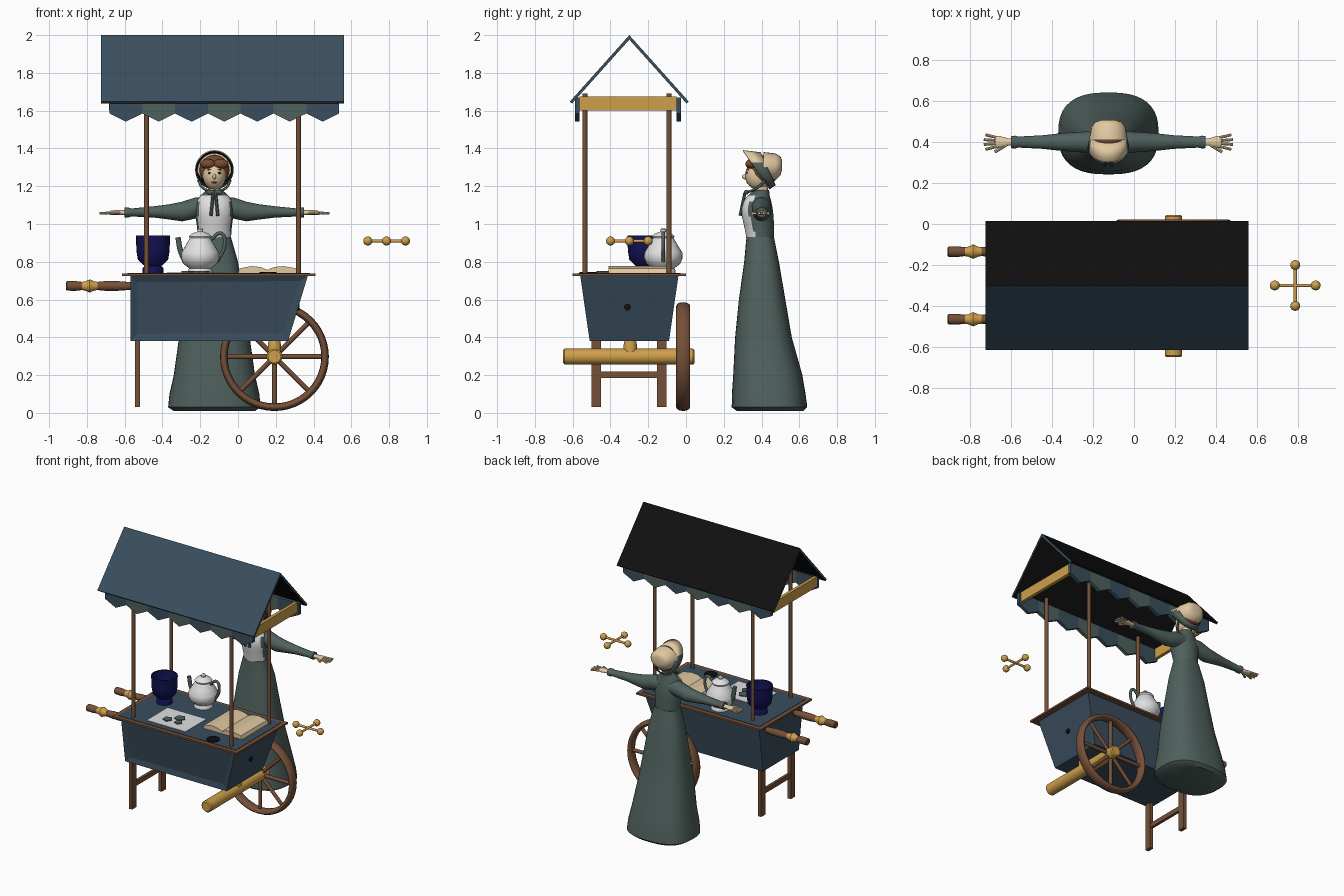
import bpy, bmesh
from math import sin, cos, pi, radians, copysign
from mathutils import Vector

cube = bpy.data.objects.get("Cube")
if cube:
    bpy.data.objects.remove(cube)


def material(name, r, g, b):
    m = bpy.data.materials.new(name)
    m.use_nodes = True
    m.diffuse_color = (r, g, b, 1)
    bsdf = next(n for n in m.node_tree.nodes if n.type == 'BSDF_PRINCIPLED')
    bsdf.inputs["Base Color"].default_value = (r, g, b, 1)
    return m


BLUE = material("slate blue", .042, .075, .11)
BLACK = material("soft black", .005, .005, .005)
WOOD = material("brown wood", .18, .08, .04)
GOLD = material("gold", .62, .35, .07)
GREEN = material("grey green", .08, .12, .11)
WHITE = material("white", .75, .75, .76)
NAVY = material("navy", .006, .006, .09)
CREAM = material("cream", .76, .58, .36)
HAIR = material("hair brown", .19, .07, .03)
AXES = {'z': lambda a, b, t: (a, b, t), 'x': lambda a, b, t: (t, a, b), 'y': lambda a, b, t: (a, t, b)}


def finish(name, bm, mats, rule=None, smooth=False):
    bmesh.ops.recalc_face_normals(bm, faces=bm.faces)
    if rule:
        for f in bm.faces:
            f.material_index = rule(f)
    me = bpy.data.meshes.new(name)
    bm.to_mesh(me)
    bm.free()
    ob = bpy.data.objects.new(name, me)
    bpy.context.collection.objects.link(ob)
    for m in mats if isinstance(mats, list) else [mats]:
        me.materials.append(m)
    if smooth:
        bpy.ops.object.select_all(action='DESELECT')
        ob.select_set(True)
        bpy.context.view_layer.objects.active = ob
        bpy.ops.object.shade_smooth_by_angle(angle=radians(40))
    return ob


def loft(name, rings, mats, axis='z', n=24, power=2, rule=None, caps=True):
    """Skin rings (position, centre a, centre b, radius a, radius b) along an axis."""
    bm, rows = bmesh.new(), []
    for t, ca, cb, ra, rb in rings:
        row = []
        for i in range(n):
            c, s = cos(2 * pi * i / n), sin(2 * pi * i / n)
            e = 2 / power
            row.append(bm.verts.new(AXES[axis](ca + ra * copysign(abs(c) ** e, c),
                                               cb + rb * copysign(abs(s) ** e, s), t)))
        rows.append(row)
    for p, q in zip(rows, rows[1:]):
        for i in range(n):
            j = (i + 1) % n
            bm.faces.new((p[i], p[j], q[j], q[i]))
    if caps:
        bm.faces.new(rows[0])
        bm.faces.new(rows[-1])
    return finish(name, bm, mats, rule, True)


def lathe(name, profile, centre, mats, axis='z', **kw):
    return loft(name, [(t, *centre, r, r) for t, r in profile], mats, axis, **kw)


def rod(name, p, q, r, mat, n=12):
    bm = bmesh.new()
    d = Vector(q) - Vector(p)
    m = d.to_track_quat('Z', 'Y').to_matrix().to_4x4()
    m.translation = (Vector(p) + Vector(q)) / 2
    bmesh.ops.create_cone(bm, cap_ends=True, segments=n, radius1=r, radius2=r, depth=d.length, matrix=m)
    return finish(name, bm, mat, None, True)


def ball(name, loc, radii, mat):
    bm = bmesh.new()
    bmesh.ops.create_uvsphere(bm, u_segments=20, v_segments=12, radius=1)
    for v in bm.verts:
        v.co = Vector(loc) + v.co * Vector(radii)
    return finish(name, bm, mat, None, True)


def prism(name, pts, t0, t1, axis, mats, rule=None):
    bm = bmesh.new()
    lo, hi = [[bm.verts.new(AXES[axis](a, b, t)) for a, b in pts] for t in (t0, t1)]
    bm.faces.new(lo)
    bm.faces.new(hi)
    for i in range(len(pts)):
        j = (i + 1) % len(pts)
        bm.faces.new((lo[i], lo[j], hi[j], hi[i]))
    return finish(name, bm, mats, rule)


def box(name, x0, x1, y0, y1, z0, z1, mat):
    return prism(name, [(x0, y0), (x1, y0), (x1, y1), (x0, y1)], z0, z1, 'z', mat)


def tube(name, pts, r, mat):
    cu = bpy.data.curves.new(name, 'CURVE')
    cu.dimensions = '3D'
    cu.bevel_depth = r
    cu.use_fill_caps = True
    sp = cu.splines.new('BEZIER')
    sp.bezier_points.add(len(pts) - 1)
    for bp, p in zip(sp.bezier_points, pts):
        bp.co = p
        bp.handle_left_type = bp.handle_right_type = 'AUTO'
    cu.materials.append(mat)
    ob = bpy.data.objects.new(name, cu)
    bpy.context.collection.objects.link(ob)


# Cart body: tapered box with a recessed front panel
bm = bmesh.new()
rows = [[bm.verts.new((x, y, z)) for x, y in ((-.57, y0), (x1, y0), (x1, y1), (-.57, y1))]
        for x1, y0, y1, z in ((.265, -.51, -.09, .38), (.37, -.56, -.04, .727))]
for row in rows:
    bm.faces.new(row)
sides = [bm.faces.new((rows[0][i], rows[0][(i + 1) % 4], rows[1][(i + 1) % 4], rows[1][i])) for i in range(4)]
bmesh.ops.recalc_face_normals(bm, faces=bm.faces)
bmesh.ops.inset_individual(bm, faces=[sides[0]], thickness=.052, depth=-.012)
finish("cart_body", bm, BLUE)
box("counter_trim", -.615, .41, -.60, 0, .724, .737, WOOD)
box("counter_top", -.585, .38, -.57, -.03, .737, .74, BLUE)
lathe("side_lock", [(.312, .018), (.326, .018)], (-.31, .56), BLACK, 'x')

# Legs and crossbar
for y in (-.475, -.128):
    box("leg", -.546, -.52, y - .025, y + .025, .03, .385, WOOD)
box("leg_crossbar", -.543, -.523, -.46, -.14, .185, .22, WOOD)

# Wheel and axle
bpy.ops.mesh.primitive_torus_add(major_radius=.268, minor_radius=.02, major_segments=48, minor_segments=12,
                                 location=(.193, -.015, .298), rotation=(pi / 2, 0, 0))
rim = bpy.context.object
rim.name = "wheel_rim"
rim.scale.z = 1.85
rim.data.materials.append(WOOD)
bpy.ops.object.shade_smooth_by_angle(angle=radians(60))
for k in range(4):
    d = Vector((cos(k * pi / 4), 0, sin(k * pi / 4))) * .26
    c = Vector((.193, -.015, .298))
    rod("wheel_spokes", c - d, c + d, .013, WOOD)
lathe("axle", [(-.65, .034), (-.642, .042), (.037, .042), (.045, .034)], (.193, .298), GOLD, 'y')
lathe("axle_mount", [(.31, .035), (.36, .035), (.385, .03)], (.193, -.295), GOLD)

# Push handles
for y in (-.135, -.465):
    lathe("push_handle", [(-.91, .02), (-.905, .025), (-.86, .026), (-.82, .021), (-.75, .021), (-.7, .026),
                          (-.64, .026), (-.565, .02)], (y, .672), WOOD, 'x')
    lathe("handle_collar", [(-.825, .022), (-.81, .024), (-.785, .035), (-.76, .024), (-.745, .022)],
          (y, .672), GOLD, 'x')

# Posts, roof, beams and valance
for x in (-.485, .32):
    for y in (-.535, -.09):
        rod("canopy_post", (x, y, .735), (x, y, 1.69), .013, WOOD)
prism("roof_front", [(-.615, 1.648), (-.3, 2), (-.3, 1.976), (-.603, 1.638)], -.725, .56, 'x', [BLUE, BLACK],
      lambda f: int(f.normal.y > .3))
prism("roof_back", [(.015, 1.648), (-.3, 2), (-.3, 1.976), (.003, 1.638)], -.725, .56, 'x', [BLUE, BLACK],
      lambda f: int(abs(f.normal.x) < .9))
for x in (-.67, .51):
    box("gable_beam", x - .012, x + .012, -.563, -.05, 1.6, 1.675, GOLD)
w = 1.215 / 7
for y in (-.587, -.05):
    for i in range(7):
        x = -.68 + i * w
        prism("valance_flap", [(x, 1.67), (x + w, 1.67), (x + w, 1.585), (x + w / 2, 1.542), (x, 1.585)],
              y, y + .024, 'y', GREEN if i % 2 else BLUE)

# Goods on the counter
lathe("blue_urn", [(.74, .055), (.765, .055), (.778, .045), (.81, .08), (.86, .088), (.94, .09), (.94, .08),
                   (.86, .076), (.81, .05)], (-.45, -.22), NAVY)
lathe("teapot_body", [(.74, .065), (.755, .065), (.765, .058), (.79, .09), (.82, .102), (.85, .1), (.89, .075),
                      (.925, .055), (.935, .06), (.95, .045), (.96, .015), (.97, .016), (.98, .008)],
      (-.2, -.12), WHITE)
tube("teapot_spout", [(-.28, -.12, .80), (-.305, -.12, .86), (-.318, -.12, .93)], .014, GREEN)
tube("teapot_handle", [(-.14, -.12, .92), (-.09, -.12, .95), (-.07, -.12, .9), (-.11, -.12, .80)], .01, GREEN)
box("paper_sheet", -.375, -.06, -.53, -.29, .74, .744, WHITE)
for x, y, r in ((-.27, -.44, .035), (-.21, -.38, .04), (-.18, -.44, .03)):
    lathe("pressed_leaf", [(.744, r), (.75, r)], (x, y), GREEN, n=5)
prism("open_book", [(0, .74), (.01, .765), (.07, .777), (.12, .772), (.155, .757), (.19, .772), (.24, .777),
                    (.31, .765), (.32, .74)], -.41, -.1, 'y', CREAM)
lathe("ink_disc", [(.74, .045), (.746, .045)], (.16, -.52), BLACK)

# Floating crossed rods with ball ends
for dx, dy in ((.1, 0), (0, .1)):
    p, q = (.787 - dx, -.3 - dy, .91), (.787 + dx, -.3 + dy, .91)
    rod("crossed_rod", p, q, .008, GOLD)
    for end in (p, q):
        ball("rod_ball", end, (.024,) * 3, GOLD)

# Woman: dress
CX = -.125
skirt = [(.01, .445, .215, .175), (.03, .442, .245, .2), (.1, .438, .238, .195), (.2, .433, .215, .183),
         (.4, .41, .187, .15), (.6, .403, .155, .123), (.8, .4, .125, .092), (.93, .393, .088, .073)]
loft("skirt", [(z, CX, cy, rx, ry) for z, cy, rx, ry in skirt], GREEN, n=40, power=2.6)
bodice = [(.92, .393, .088, .073), (.96, .39, .09, .076), (1, .385, .094, .08), (1.04, .38, .1, .084),
          (1.08, .376, .102, .083), (1.12, .378, .095, .073), (1.15, .385, .075, .058), (1.18, .4, .042, .04)]
loft("bodice", [(z, CX, cy, rx, ry) for z, cy, rx, ry in bodice], [GREEN, WHITE], n=40,
     rule=lambda f: int(f.normal.y < -.3 and f.calc_center_median().z < 1.14 and
                        abs(f.calc_center_median().x - CX) < .083))

# Arms and hands
for s in (-1, 1):
    arm = [(.04, 1.09, .05, .05), (.1, 1.085, .052, .056), (.17, 1.066, .048, .052), (.24, 1.064, .042, .04),
           (.32, 1.064, .033, .03), (.44, 1.061, .027, .021), (.455, 1.061, .031, .026), (.475, 1.061, .03, .026)]
    loft("sleeve", [(CX + s * x, .4, z, ry, rz) for x, z, ry, rz in arm], GREEN, 'x')
    palm = [(.465, .017, .013), (.49, .018, .013), (.53, .029, .013), (.55, .026, .01)]
    loft("palm", [(CX + s * x, .4, 1.06, ry, rz) for x, ry, rz in palm], CREAM, 'x', n=16)
    for k in range(4):
        y = (k - 1.5) * .014
        rod("finger", (CX + s * .54, .4 + y, 1.06), (CX + s * (.612 - abs(k - 1.5) * .008), .4 + y * 1.7, 1.056),
            .007, CREAM, 8)
    rod("thumb", (CX + s * .5, .385, 1.06), (CX + s * .555, .352, 1.056), .008, CREAM, 8)

# Head, hair and face
lathe("neck", [(1.15, .036), (1.22, .034)], (CX, .4), CREAM)
ball("face", (CX, .385, 1.258), (.062, .072, .078), CREAM)
ball("hair", (CX, .415, 1.285), (.08, .08, .08), HAIR)
ball("nose", (CX, .312, 1.25), (.009, .016, .014), CREAM)
ball("mouth", (CX, .325, 1.22), (.015, .006, .005), HAIR)
for s in (-1, 1):
    ball("hair_front", (CX + s * .034, .345, 1.318), (.042, .03, .026), HAIR)
    ball("eye", (CX + s * .025, .322, 1.27), (.009, .004, .006), BLACK)
    rod("eyebrow", (CX + s * .014, .323, 1.287), (CX + s * .036, .331, 1.287), .003, HAIR, 6)

# Bonnet: crown, slanted brim, ties
loft("bonnet_crown", [(.507, CX, 1.31, .035, .03), (.5, CX, 1.308, .062, .05), (.475, CX, 1.303, .083, .07),
                      (.41, CX, 1.298, .093, .083)], CREAM, 'y')
bm, n = bmesh.new(), 32
edges = [[bm.verts.new((CX + rx * cos(a), y - k * sin(a), z + rz * sin(a)))
          for a in (2 * pi * i / n for i in range(n))]
         for rx, rz, y, k, z in ((.09, .087, .435, .04, 1.293), (.102, .104, .372, .07, 1.287))]
for i in range(n):
    j = (i + 1) % n
    bm.faces.new((edges[0][i], edges[0][j], edges[1][j], edges[1][i]))
brim = finish("bonnet_brim", bm, [CREAM, BLACK, GREEN, BLACK],
              lambda f: 0 if f.calc_center_median().z > 1.32 else 2, True)
shell = brim.modifiers.new("thickness", 'SOLIDIFY')
shell.thickness = .006
shell.material_offset = 1
for s in (-1, 1):
    tube("bonnet_tie", [(CX + s * .085, .42, 1.23), (CX + s * .06, .375, 1.19), (CX, .325, 1.168)], .007, GREEN)
    ball("bow_loop", (CX + s * .02, .318, 1.168), (.024, .012, .013), GREEN)
    rod("ribbon_tail", (CX + s * .006, .312, 1.165), (CX + s * .018, .287, 1.045), .009, GREEN, 8)
